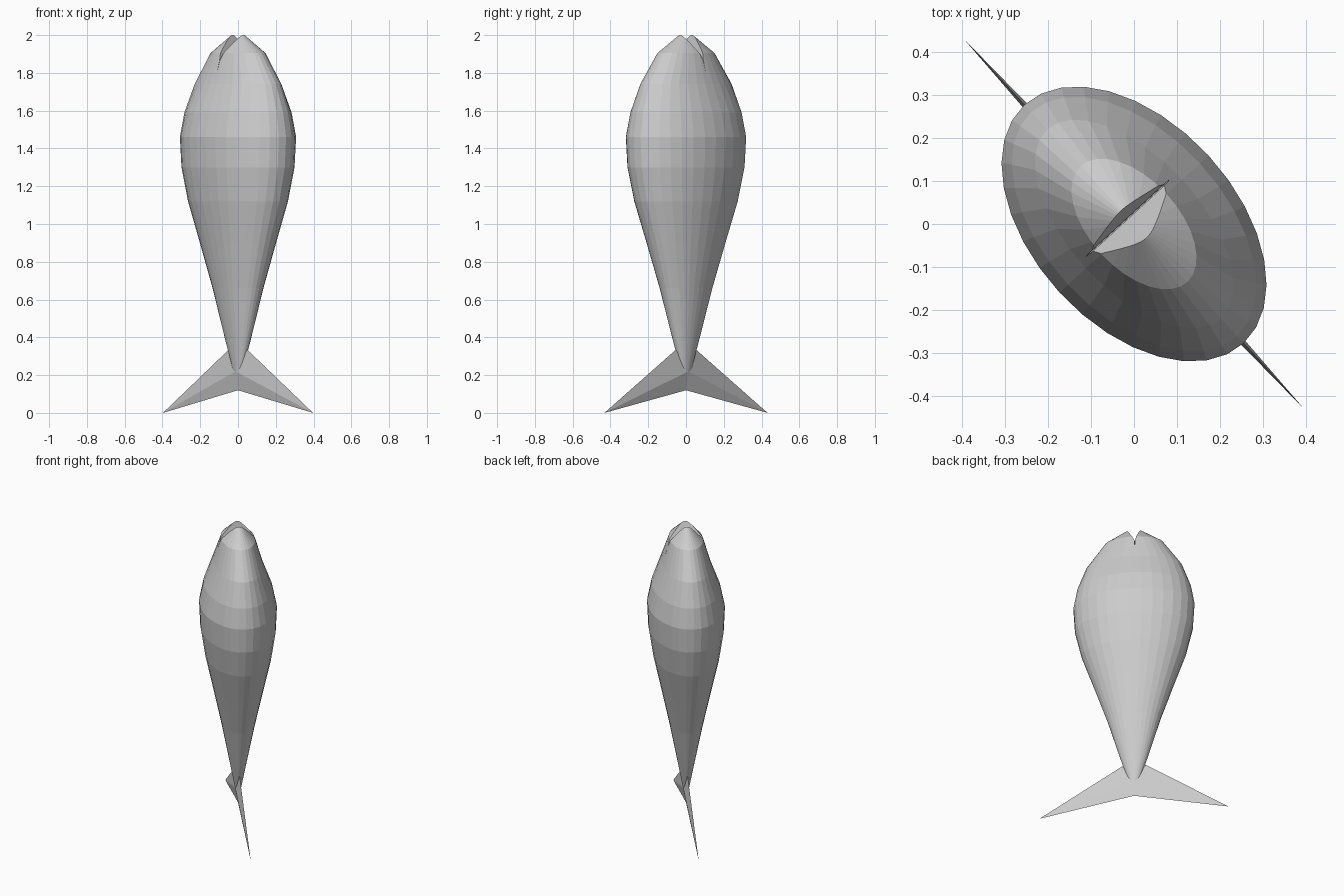
import bpy, bmesh, math

if "Cube" in bpy.data.objects:
    bpy.data.objects.remove(bpy.data.objects["Cube"])

ANGLE = math.radians(-47.4)   # the broad side of the fish lies along this direction
SEGMENTS = 32

grey = bpy.data.materials.new("plain grey")
grey.diffuse_color = (0.6, 0.6, 0.6, 1)
grey.use_nodes = True
grey.node_tree.nodes["Principled BSDF"].inputs["Base Color"].default_value = grey.diffuse_color


def make_object(name, bm):
    bmesh.ops.recalc_face_normals(bm, faces=bm.faces)
    mesh = bpy.data.meshes.new(name)
    bm.to_mesh(mesh)
    bm.free()
    obj = bpy.data.objects.new(name, mesh)
    obj.rotation_euler.z = ANGLE
    mesh.materials.append(grey)
    bpy.context.collection.objects.link(obj)
    return obj


# Body: stacked ellipses (height, half breadth, half thickness)
PROFILE = [(0.39, 0.085, 0.05), (0.66, 0.165, 0.102), (0.90, 0.247, 0.153),
           (1.12, 0.324, 0.201), (1.30, 0.366, 0.228), (1.46, 0.376, 0.235),
           (1.59, 0.353, 0.208), (1.74, 0.298, 0.152), (1.905, 0.183, 0.103)]
bm = bmesh.new()
rings = []
for z, a, b in PROFILE:
    turns = [2 * math.pi * i / SEGMENTS for i in range(SEGMENTS)]
    rings.append([bm.verts.new((a * math.cos(t), b * math.sin(t), z)) for t in turns])
tail_end = bm.verts.new((0, 0, 0.12))
nose = bm.verts.new((0, 0, 2.03))
for i in range(SEGMENTS):
    j = (i + 1) % SEGMENTS
    for low, high in zip(rings, rings[1:]):
        bm.faces.new((low[i], low[j], high[j], high[i]))
    bm.faces.new((tail_end, rings[0][j], rings[0][i]))
    bm.faces.new((nose, rings[-1][i], rings[-1][j]))
body = make_object("fish_body", bm)

# Mouth cutter: V notch ending in a thin slit, running through the thickness
OUTLINE = [(-0.5, 2.0), (-0.043, 2.0), (-0.021, 1.87), (-0.020, 1.80),
           (-0.018, 1.87), (0.043, 2.0), (0.5, 2.0), (0.5, 2.2), (-0.5, 2.2)]
bm = bmesh.new()
face = bm.faces.new([bm.verts.new((x, -0.5, z)) for x, z in OUTLINE])
moved = bmesh.ops.extrude_face_region(bm, geom=[face])["geom"]
bmesh.ops.translate(bm, vec=(0, 1, 0),
                    verts=[v for v in moved if isinstance(v, bmesh.types.BMVert)])
cutter = make_object("mouth_cutter", bm)

bpy.context.view_layer.update()
cut = body.modifiers.new("mouth", "BOOLEAN")
cut.operation = "DIFFERENCE"
cut.solver = "EXACT"
cut.object = cutter
bpy.context.view_layer.objects.active = body
bpy.ops.object.modifier_apply(modifier=cut.name)
bpy.data.objects.remove(cutter)

# Tail flukes: thin ridged blades tapering to a point on each side
for side, name in ((1, "right_fluke"), (-1, "left_fluke")):
    bm = bmesh.new()
    top = bm.verts.new((side * 0.072, 0, 0.335))
    tip = bm.verts.new((side * 0.587, 0, 0.0))
    bottom = bm.verts.new((0, 0, 0.12))
    ribs = [bm.verts.new((0, y, 0.22)) for y in (-0.018, 0.018)]
    for rib in ribs:
        bm.faces.new((rib, tip, top))
        bm.faces.new((rib, bottom, tip))
    bm.faces.new((ribs[0], ribs[1], top))
    bm.faces.new((ribs[0], ribs[1], bottom))
    make_object(name, bm)
